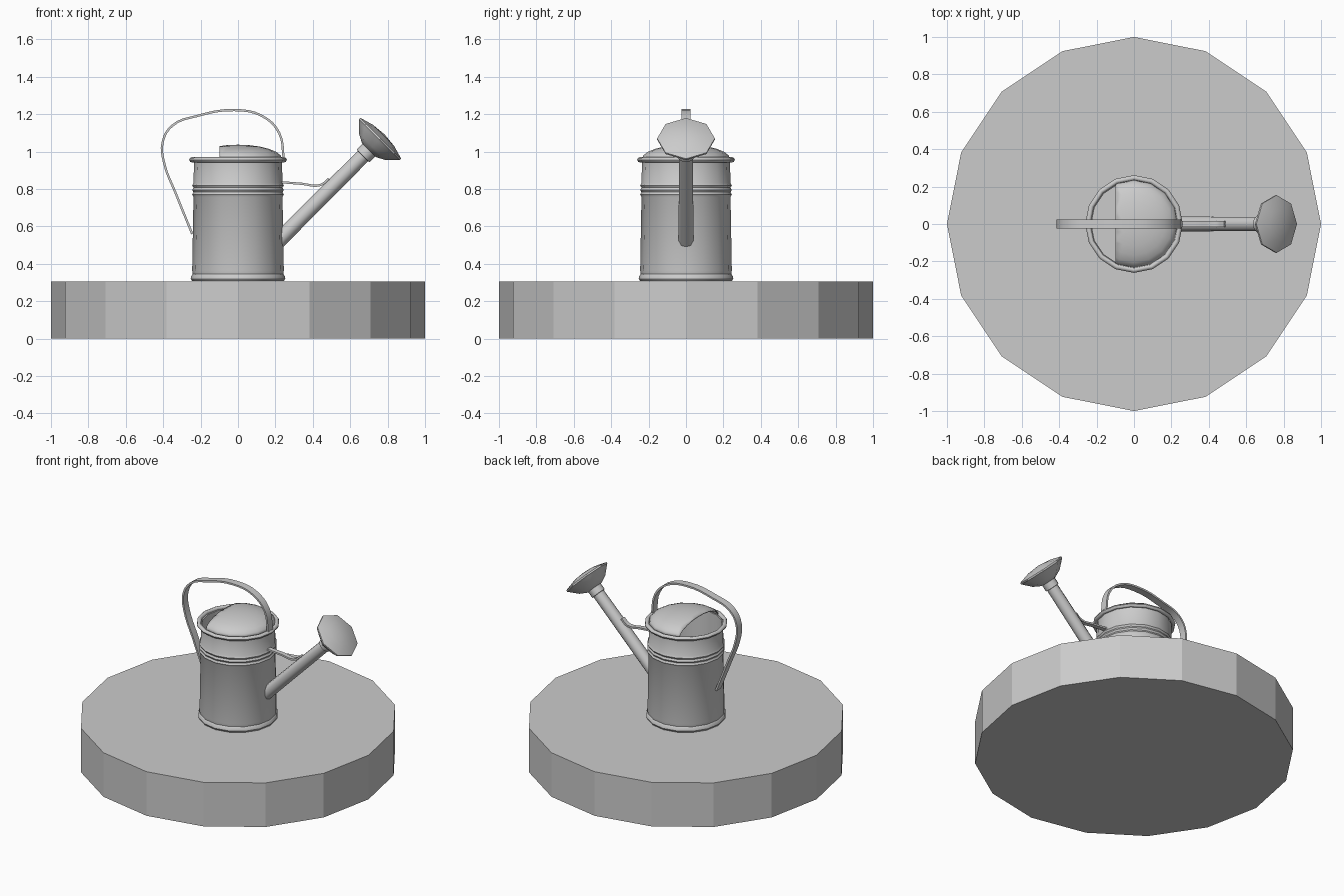
import bpy, bmesh, math
from mathutils import Matrix, Vector

cube = bpy.data.objects.get("Cube")
if cube:
    bpy.data.objects.remove(cube, do_unlink=True)

grey = bpy.data.materials.new("plain grey")
grey.use_nodes = True
grey.diffuse_color = (0.6, 0.6, 0.6, 1)
grey.node_tree.nodes["Principled BSDF"].inputs["Base Color"].default_value = (0.6, 0.6, 0.6, 1)


def activate(ob):
    bpy.ops.object.select_all(action='DESELECT')
    ob.select_set(True)
    bpy.context.view_layer.objects.active = ob


def lathe(name, profile, sides, matrix=Matrix(), angle=35, cut_x=None):
    """Spin (radius, height) points about z; zero radius makes a closed tip."""
    bm = bmesh.new()
    rings = []
    for r, z in profile:
        count = sides if r > 0 else 1
        rings.append([bm.verts.new((r * math.cos(math.tau * i / sides),
                                    r * math.sin(math.tau * i / sides), z))
                      for i in range(count)])
    for a, b in zip(rings, rings[1:]):
        for i in range(sides):
            j = (i + 1) % sides
            corners = [a[i % len(a)], a[j % len(a)], b[j % len(b)], b[i % len(b)]]
            bm.faces.new(list(dict.fromkeys(corners)))
    if cut_x is not None:
        bmesh.ops.bisect_plane(bm, geom=bm.verts[:] + bm.edges[:] + bm.faces[:],
                               plane_co=(cut_x, 0, 0), plane_no=(1, 0, 0), clear_inner=True)
    bm.transform(matrix)
    mesh = bpy.data.meshes.new(name)
    bm.to_mesh(mesh)
    bm.free()
    ob = bpy.data.objects.new(name, mesh)
    bpy.context.collection.objects.link(ob)
    mesh.materials.append(grey)
    if angle:
        activate(ob)
        bpy.ops.object.shade_smooth_by_angle(angle=math.radians(angle))
    return ob


def strap(name, path, half_width, thickness):
    """Flat metal strip following (x, z) points."""
    curve = bpy.data.curves.new(name, 'CURVE')
    curve.dimensions = '2D'
    curve.fill_mode = 'NONE'
    curve.extrude = half_width
    curve.resolution_u = 4
    spline = curve.splines.new('BEZIER')
    spline.bezier_points.add(len(path) - 1)
    for point, (x, z) in zip(spline.bezier_points, path):
        point.co = (x, z, 0)
        point.handle_left_type = point.handle_right_type = 'AUTO'
    ob = bpy.data.objects.new(name, curve)
    ob.rotation_euler.x = math.pi / 2
    bpy.context.collection.objects.link(ob)
    curve.materials.append(grey)
    solid = ob.modifiers.new("thickness", 'SOLIDIFY')
    solid.thickness = thickness
    solid.offset = 0
    activate(ob)
    bpy.ops.object.convert(target='MESH')
    bpy.ops.object.shade_smooth_by_angle(angle=math.radians(40))


# Round plinth
lathe("plinth", [(0, 0), (1, 0), (1, 0.305), (0, 0.305)], 16, angle=0)

# Can body: foot, walls with three raised bands, then the inside
outer = [(0, 0.307), (0.245, 0.307), (0.253, 0.32), (0.25, 0.335), (0.242, 0.345), (0.245, 0.365)]
for z in (0.77, 0.795, 0.82):
    outer += [(0.238, z - 0.012), (0.245, z)]
outer += [(0.238, 0.832), (0.235, 0.95)]
inner = [(0.228, 0.95), (0.23, 0.33), (0, 0.33)]
lathe("can_body", outer + inner, 16)

# Rolled rim
rim = [(0.247 + 0.014 * math.cos(a * math.tau / 8), 0.956 + 0.014 * math.sin(a * math.tau / 8))
       for a in range(9)]
lathe("can_rim", rim, 16, angle=60)

# Half cover, domed and cut straight across
dome = [(0.236 * math.sin(t * math.pi / 12), 0.96 + 0.077 * math.cos(t * math.pi / 12))
        for t in range(7)]
cover = lathe("half_cover", dome, 16, angle=60, cut_x=-0.1)
solid = cover.modifiers.new("thickness", 'SOLIDIFY')
solid.thickness = 0.006

# Spout with collar and sprinkler head along the slanted axis
tilt = Matrix.Rotation(math.radians(45), 4, 'Y')
head = Matrix.Translation((0.76, 0, 1.068)) @ tilt
lathe("spout", [(0, -0.78), (0.042, -0.78), (0.039, -0.07), (0, -0.07)], 10, head, 50)
lathe("spout_collar", [(0.039, -0.13), (0.048, -0.128), (0.048, -0.07)], 10, head, 50)
lathe("sprinkler_head", [(0, -0.085), (0.052, -0.085), (0.1, -0.06), (0.14, -0.02),
                         (0.154, -0.006), (0.154, 0.004), (0.143, 0.008),
                         (0.08, 0.026), (0, 0.034)], 8, head, 40)

# Carrying handle and spout brace
strap("handle", [(-0.245, 0.56), (-0.33, 0.77), (-0.395, 0.94), (-0.403, 1.05),
                 (-0.35, 1.14), (-0.22, 1.19), (-0.02, 1.222), (0.13, 1.19),
                 (0.22, 1.1), (0.245, 0.96)], 0.025, 0.012)
strap("spout_brace", [(0.235, 0.836), (0.34, 0.828), (0.44, 0.821), (0.485, 0.855)], 0.016, 0.012)

# Consistent outward normals
for ob in bpy.context.collection.objects:
    if ob.type == 'MESH' and grey.name in ob.data.materials:
        bm = bmesh.new()
        bm.from_mesh(ob.data)
        bmesh.ops.recalc_face_normals(bm, faces=bm.faces)
        bm.to_mesh(ob.data)
        bm.free()
